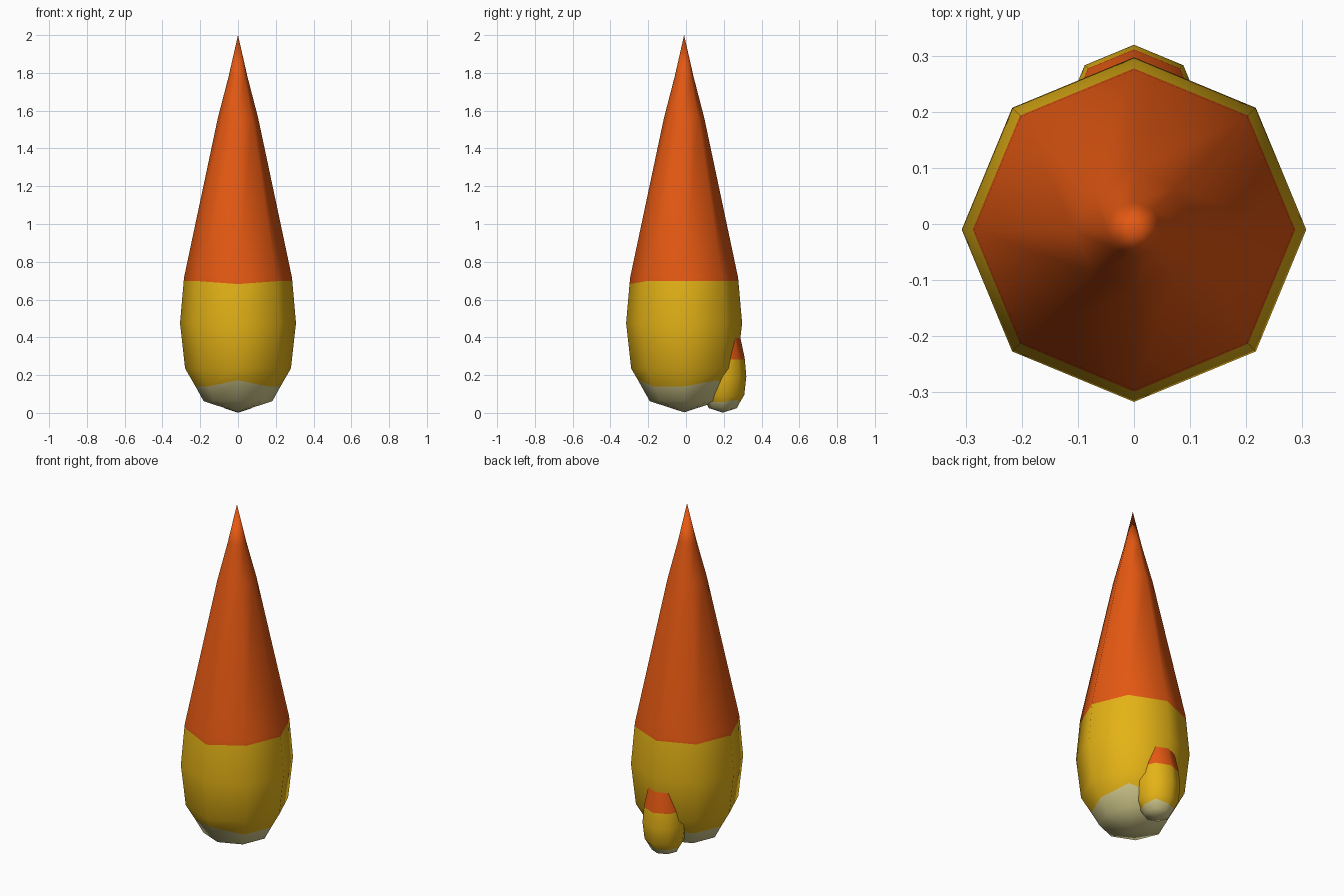
import bpy, bmesh, math

if "Cube" in bpy.data.objects:
    bpy.data.objects.remove(bpy.data.objects["Cube"])

SIDES = 8
# (radius, height) rings from underside to point, between two poles
PROFILE = [(0.182, 0.062), (0.225, 0.14), (0.28, 0.235), (0.307, 0.475),
           (0.2875, 0.697), (0.285, 0.72), (0.107, 1.56), (0.05, 1.78)]
CREAM_RING, ORANGE_RING = 1, 4


def material(name, rgb):
    m = bpy.data.materials.new(name)
    m.diffuse_color = (*rgb, 1)
    m.use_nodes = True
    m.node_tree.nodes["Principled BSDF"].inputs["Base Color"].default_value = m.diffuse_color
    return m


MATS = [material("cream", (0.66, 0.60, 0.27)),
        material("golden_yellow", (0.78, 0.45, 0.008)),
        material("orange", (0.78, 0.098, 0.006))]


def band(ring):
    return 0 if ring <= CREAM_RING else 1 if ring <= ORANGE_RING else 2


def spike(name, scale, y):
    bm = bmesh.new()
    rings = []
    for i, (r, z) in enumerate(PROFILE):
        ring = []
        for k in range(SIDES):
            a = 2 * math.pi * k / SIDES
            rr, zz = r, z
            if i == CREAM_RING and k in (1, 6):   # cream edge rises at two corners
                rr, zz = 0.244, 0.173
            if i == ORANGE_RING and k == 6:       # orange edge dips at the front
                rr, zz = 0.289, 0.682
            ring.append(bm.verts.new((rr * math.cos(a), rr * math.sin(a), zz)))
        rings.append(ring)
    bottom, tip = bm.verts.new((0, 0, 0.003)), bm.verts.new((0, 0, 2.0))

    def face(verts, mat):
        f = bm.faces.new(verts)
        f.material_index = mat
        f.smooth = True

    for k in range(SIDES):
        n = (k + 1) % SIDES
        face((bottom, rings[0][n], rings[0][k]), 0)
        for i in range(1, len(rings)):
            lo, hi = rings[i - 1], rings[i]
            face((lo[k], lo[n], hi[n], hi[k]), band(i))
        face((rings[-1][k], rings[-1][n], tip), 2)
    me = bpy.data.meshes.new(name)
    bm.to_mesh(me)
    bm.free()
    for m in MATS:
        me.materials.append(m)
    ob = bpy.data.objects.new(name, me)
    ob.scale = (scale,) * 3
    ob.location = (0, y, 0)
    bpy.context.collection.objects.link(ob)
    # the front corner of the octagon points to -y
    return ob


# Main body, and a small copy half sunk into its back
# (corner 6 is the front one, corner 1 the back right one)
spike("main_cone", 1.0, -0.01)
spike("small_back_cone", 0.405, 0.195)
